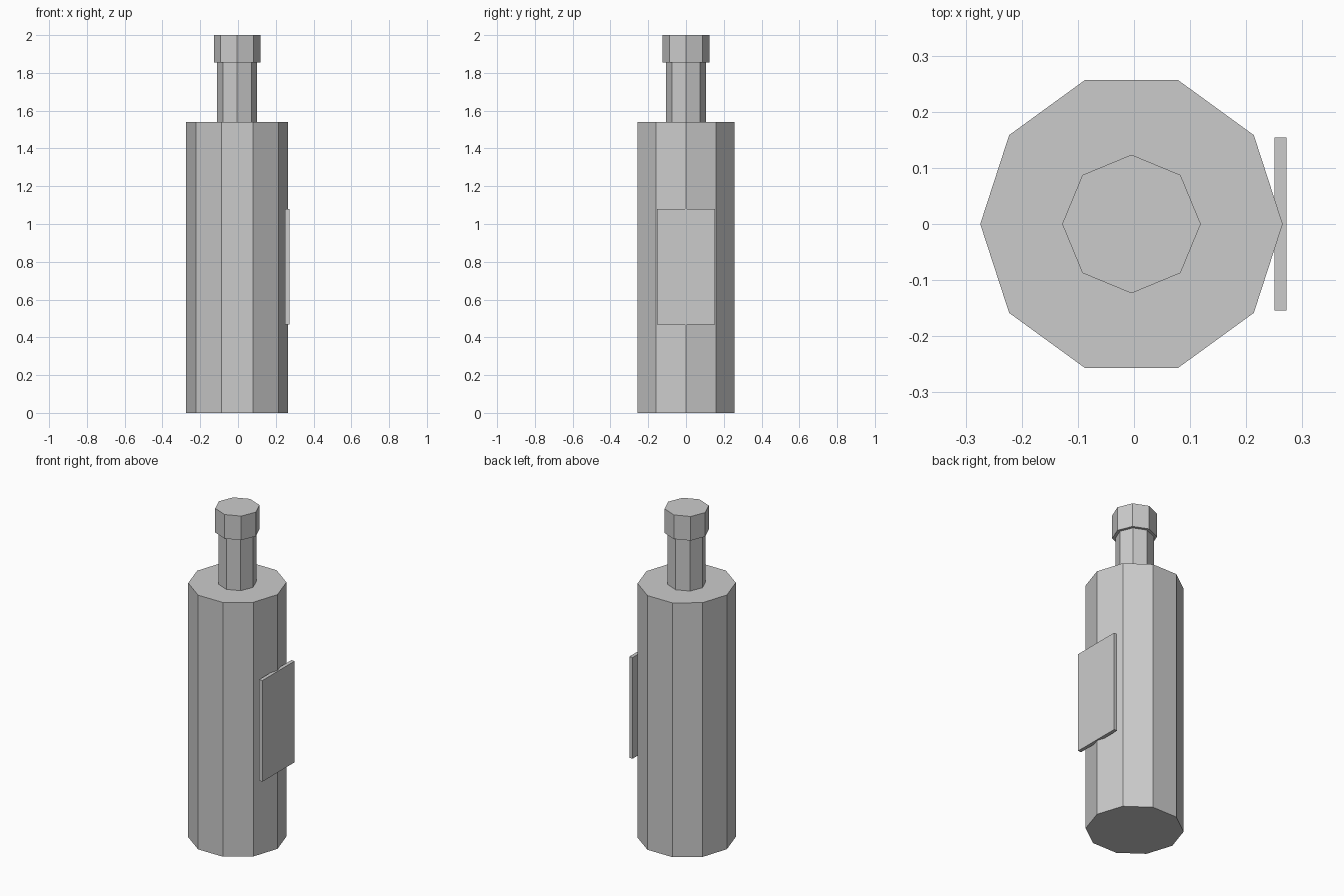
import bpy

if "Cube" in bpy.data.objects:
    bpy.data.objects.remove(bpy.data.objects["Cube"])

CX = -0.0045  # axis of the bottle


def prism(name, sides, radius, z0, z1):
    bpy.ops.mesh.primitive_cylinder_add(
        vertices=sides, radius=radius, depth=z1 - z0,
        location=(CX, 0, (z0 + z1) / 2))
    ob = bpy.context.object
    ob.name = name
    # turn the mesh so a corner points along +x
    ob.rotation_euler.z = -1.5707963
    return ob


def box(name, lo, hi):
    bpy.ops.mesh.primitive_cube_add(
        size=1, location=[(a + b) / 2 for a, b in zip(lo, hi)])
    ob = bpy.context.object
    ob.name = name
    ob.scale = [b - a for a, b in zip(lo, hi)]
    return ob


# ten-sided body, eight-sided neck and cap
prism("bottle_body", 10, 0.2695, 0.0, 1.54)
prism("bottle_neck", 8, 0.106, 1.54, 1.854)
prism("bottle_cap", 8, 0.1235, 1.854, 2.0)

# flat label plate on the right side
box("label", (0.25, -0.154, 0.467), (0.2715, 0.154, 1.08))
